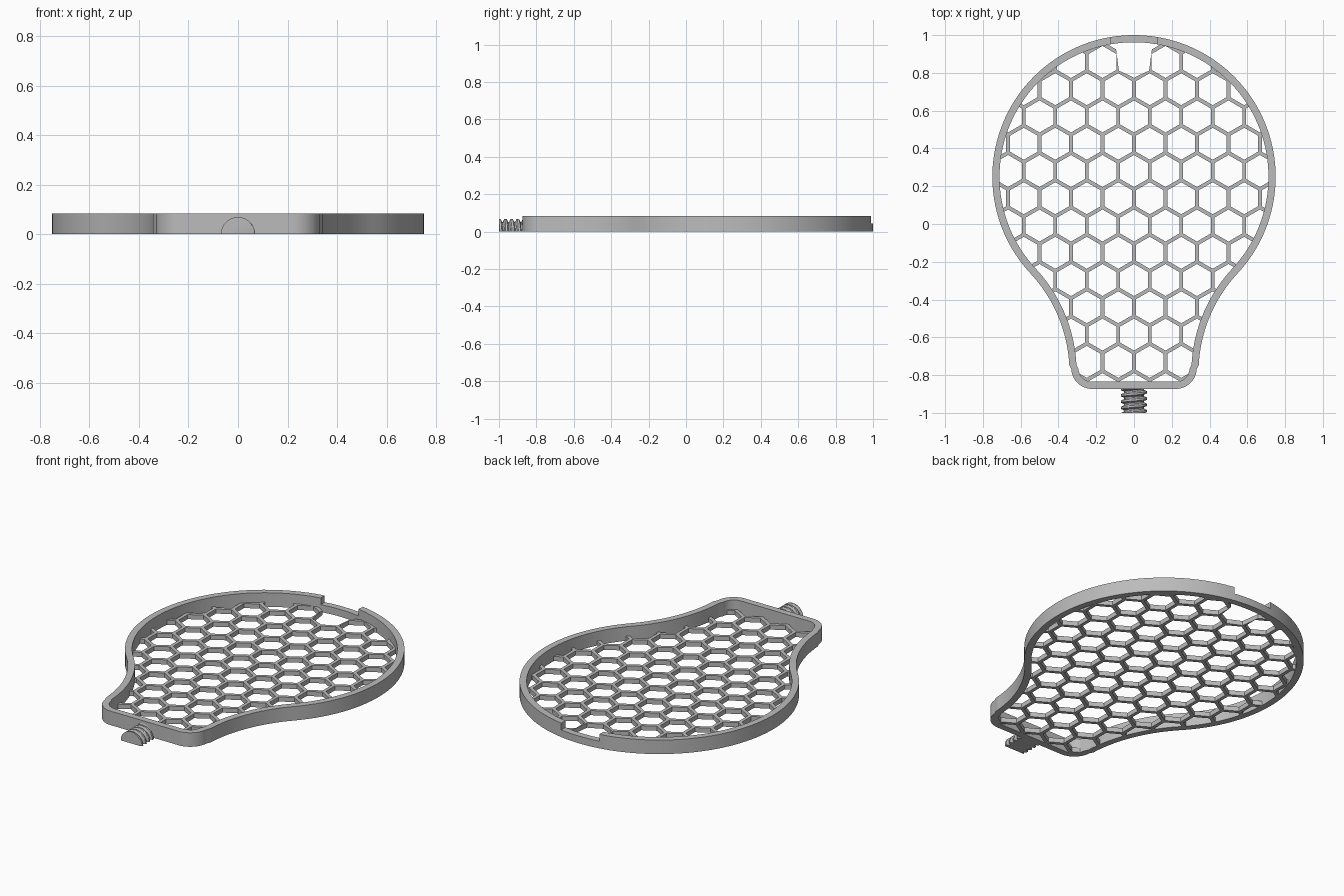
import bpy, bmesh
from math import sin, cos, pi, radians, sqrt, atan2
from mathutils import Vector

cube = bpy.data.objects.get("Cube")
if cube:
    bpy.data.objects.remove(cube, do_unlink=True)

RIM_HEIGHT, RIM_WIDTH = 0.083, 0.038
MESH_HEIGHT = 0.027
PITCH = 1 / 6           # flat-to-flat spacing of the honeycomb
BAR = 0.02              # honeycomb bar width

gray = bpy.data.materials.new("plain_gray")
gray.use_nodes = True
gray.diffuse_color = (0.5, 0.5, 0.5, 1)
gray.node_tree.nodes["Principled BSDF"].inputs["Base Color"].default_value = (0.5, 0.5, 0.5, 1)


def make_object(name, bm):
    bmesh.ops.recalc_face_normals(bm, faces=bm.faces)
    mesh = bpy.data.meshes.new(name)
    bm.to_mesh(mesh)
    bm.free()
    mesh.materials.append(gray)
    obj = bpy.data.objects.new(name, mesh)
    bpy.context.collection.objects.link(obj)
    return obj


def add_prism(bm, points, z0, z1):
    low = [bm.verts.new((x, y, z0)) for x, y in points]
    high = [bm.verts.new((x, y, z1)) for x, y in points]
    bm.faces.new(low[::-1])
    bm.faces.new(high)
    for i in range(len(points)):
        j = (i + 1) % len(points)
        bm.faces.new((low[i], low[j], high[j], high[i]))


def activate(obj):
    bpy.ops.object.select_all(action='DESELECT')
    obj.select_set(True)
    bpy.context.view_layer.objects.active = obj


def cut(obj, cutter):
    mod = obj.modifiers.new("cut", 'BOOLEAN')
    mod.operation = 'DIFFERENCE'
    mod.solver = 'EXACT'
    mod.object = cutter
    activate(obj)
    bpy.ops.object.modifier_apply(modifier=mod.name)
    bpy.data.objects.remove(cutter, do_unlink=True)


def arc(cx, cy, r, a0, a1, n):
    angles = [radians(a0 + (a1 - a0) * i / n) for i in range(n + 1)]
    return [Vector((cx + r * cos(a), cy + r * sin(a))) for a in angles]


def outline(inset):
    """Bulb outline: round head, concave neck and rounded foot, clockwise."""
    neck_r, join = 0.77, -43
    nx = (0.75 + neck_r) * cos(radians(join))
    ny = 0.25 + (0.75 + neck_r) * sin(radians(join))
    half = arc(0, 0.25, 0.75 - inset, 90, join, 56)
    half += arc(nx, ny, neck_r + inset, 180 + join, 177, 20)[1:]
    half += arc(0.222, -0.763, 0.11 - inset, -3, -90, 12)
    return half + [Vector((-p.x, p.y)) for p in half[:0:-1]]


# Raised rim with a shallow notch at the top
bm = bmesh.new()
loops = [[bm.verts.new((p.x, p.y, z)) for p in outline(inset)]
         for inset, z in ((0, 0), (0, RIM_HEIGHT), (RIM_WIDTH, RIM_HEIGHT), (RIM_WIDTH, 0))]
count = len(loops[0])
for a, b in zip(loops, loops[1:] + loops[:1]):
    for i in range(count):
        j = (i + 1) % count
        bm.faces.new((a[i], a[j], b[j], b[i]))
rim = make_object("rim", bm)

bm = bmesh.new()
add_prism(bm, [(-0.122, 0.9), (0.122, 0.9), (0.128, 1.1), (-0.128, 1.1)], 0.043, 0.2)
cut(rim, make_object("notch_cutter", bm))

# Honeycomb panel: a plate with hexagonal holes, its edge buried in the rim
bm = bmesh.new()
add_prism(bm, outline(RIM_WIDTH / 2), 0, MESH_HEIGHT)
panel = make_object("honeycomb_panel", bm)

bm = bmesh.new()
hole_r = (PITCH - BAR) / sqrt(3)
for row in range(-7, 8):
    cy = -0.008 + row * PITCH * sqrt(3) / 2
    for col in range(-5, 6):
        cx = (col + 0.5 * (row % 2)) * PITCH
        hexagon = [(p.x, p.y) for p in arc(cx, cy, hole_r, 30, 330, 5)]
        add_prism(bm, hexagon, -0.1, 0.1)
cut(panel, make_object("hole_cutter", bm))

# Flared opening behind the notch
bm = bmesh.new()
add_prism(bm, [(-0.08, 0.812), (0, 0.775), (0.08, 0.812), (0.1, 0.964), (-0.1, 0.964)], -0.1, 0.1)
cut(panel, make_object("opening_cutter", bm))

# Half-round threaded stud at the foot
bm = bmesh.new()
ROOT, CREST, THREAD = 0.053, 0.069, 0.033
ROWS, SEGMENTS = 56, 28
grid = []
for i in range(ROWS + 1):
    y = -1 + 0.145 * i / ROWS
    ring = []
    for k in range(SEGMENTS + 1):
        a = pi * k / SEGMENTS
        phase = (y / THREAD + a / (2 * pi)) % 1
        lift = min(1, max(0, (abs(2 * phase - 1) - 0.25) * 2.5))
        r = ROOT + (CREST - ROOT) * lift
        ring.append(bm.verts.new((r * cos(a), y, r * sin(a))))
    grid.append(ring)
for a, b in zip(grid, grid[1:]):
    for k in range(SEGMENTS):
        bm.faces.new((a[k], a[k + 1], b[k + 1], b[k]))
    bm.faces.new((a[0], b[0], b[-1], a[-1]))
bm.faces.new(grid[0])
bm.faces.new(grid[-1])
stud = make_object("threaded_stud", bm)

# Smooth the curved walls, keep the edges sharp
for obj in (rim, stud):
    activate(obj)
    bpy.ops.object.shade_smooth_by_angle(angle=radians(30))
